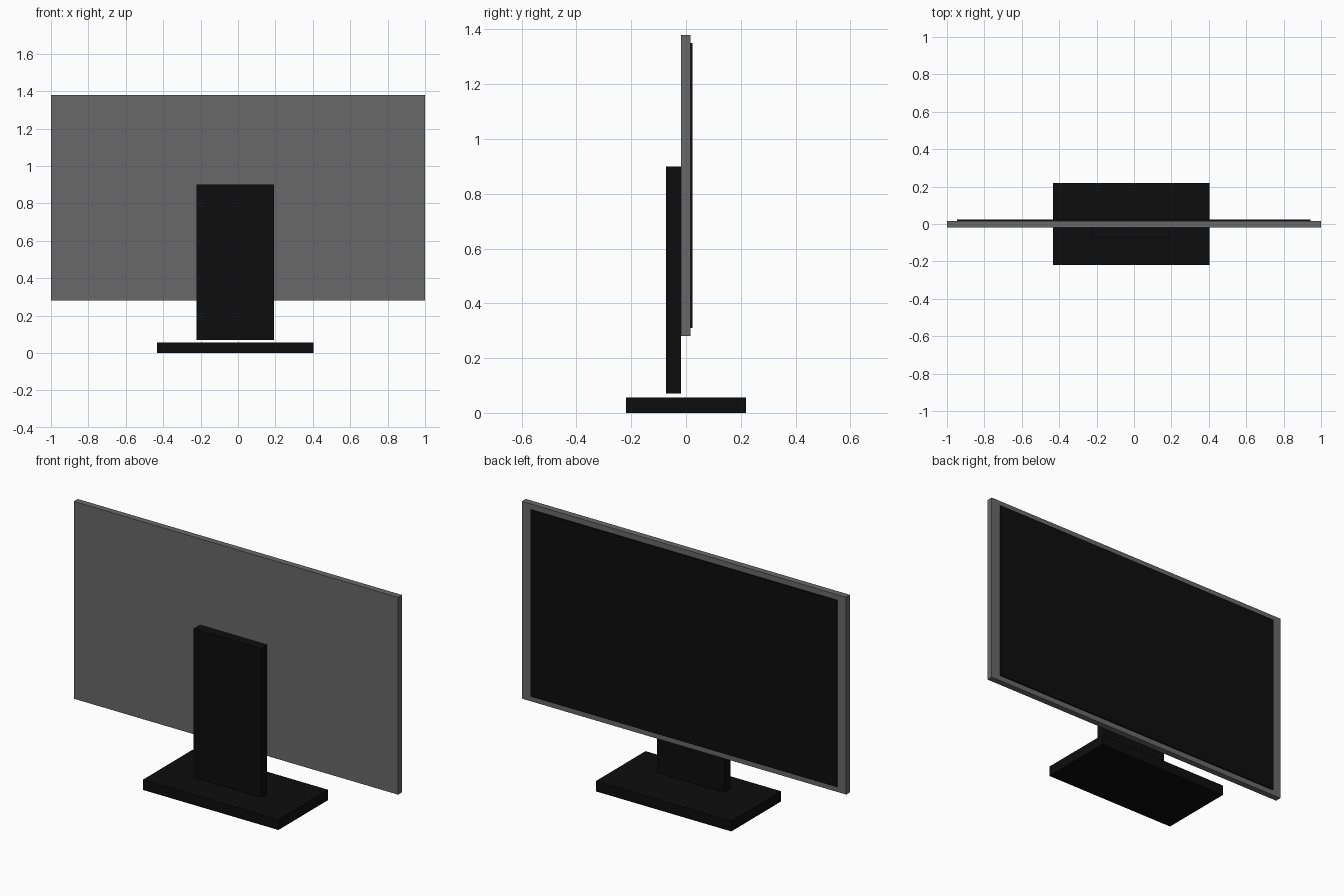
import bpy

if "Cube" in bpy.data.objects:
    bpy.data.objects.remove(bpy.data.objects["Cube"])


def material(name, value):
    m = bpy.data.materials.new(name)
    m.diffuse_color = (value, value, value, 1)
    m.use_nodes = True
    m.node_tree.nodes["Principled BSDF"].inputs["Base Color"].default_value = m.diffuse_color
    return m


def box(name, x, y, z, mat):
    """Box from (min, max) extents on each axis."""
    bpy.ops.mesh.primitive_cube_add(size=1)
    o = bpy.context.object
    o.name = name
    o.location = [(a + b) / 2 for a, b in (x, y, z)]
    o.scale = [b - a for a, b in (x, y, z)]
    bpy.ops.object.transform_apply(location=True, rotation=False, scale=True)
    o.data.materials.append(mat)
    return o


black = material("black_plastic", 0.004)
grey = material("grey_plastic", 0.14)

# Foot resting on the ground, and the upright plate just above it
box("base", (-0.433, 0.403), (-0.219, 0.219), (0, 0.057), black)
box("stand", (-0.222, 0.192), (-0.073, -0.018), (0.07, 0.90), black)

# Housing, with the thin display on its rear (+y) side
box("housing", (-1, 1), (-0.018, 0.017), (0.28, 1.38), grey)
box("screen", (-0.947, 0.943), (0.015, 0.024), (0.31, 1.35), black)
